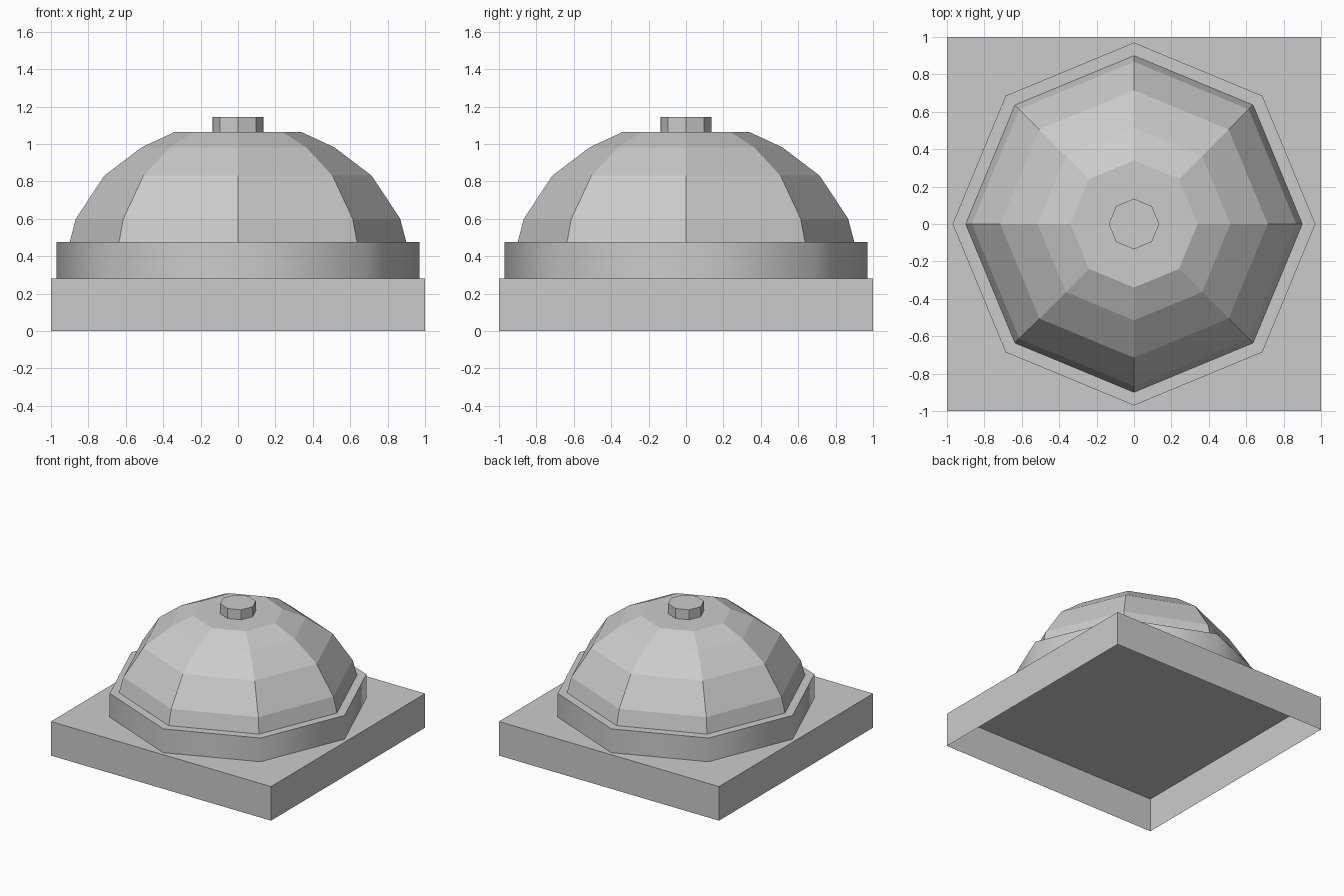
import bpy, bmesh
from math import cos, sin, tau, radians

cube = bpy.data.objects.get("Cube")
if cube:
    bpy.data.objects.remove(cube, do_unlink=True)

# Single stone grey
GREY = (0.6, 0.6, 0.6, 1)
grey = bpy.data.materials.new("stone_grey")
grey.use_nodes = True
grey.diffuse_color = GREY
grey.node_tree.nodes["Principled BSDF"].inputs["Base Color"].default_value = GREY


def lathe(name, profile, sides=8, turn=0.0, capped=True):
    """Shell open underneath, from (radius, height) rings, lowest first."""
    bm = bmesh.new()
    rings = [[bm.verts.new((r * cos(turn + tau * i / sides),
                            r * sin(turn + tau * i / sides), z))
              for i in range(sides)] for r, z in profile]
    for low, high in zip(rings, rings[1:]):
        for i in range(sides):
            j = (i + 1) % sides
            bm.faces.new((low[i], low[j], high[j], high[i]))
    if capped:
        bm.faces.new(rings[-1])
    mesh = bpy.data.meshes.new(name)
    bm.to_mesh(mesh)
    bm.free()
    mesh.materials.append(grey)
    obj = bpy.data.objects.new(name, mesh)
    bpy.context.collection.objects.link(obj)
    return obj


# Square plinth, hollow from below
lathe("base_block", [(2 ** 0.5, 0), (2 ** 0.5, 0.28)], 4, tau / 8)

# Octagonal drum with softly shaded sides
drum = lathe("drum_ring", [(0.97, 0.28), (0.97, 0.475)])
bpy.ops.object.select_all(action='DESELECT')
bpy.context.view_layer.objects.active = drum
drum.select_set(True)
bpy.ops.object.shade_smooth_by_angle(angle=radians(50))

# Faceted dome, closed by a separate flat crown
CROWN = (0.34, 1.063)
lathe("dome", [(0.9, 0.475), (0.867, 0.6), (0.715, 0.83),
               (0.515, 0.982), CROWN], capped=False)
lathe("dome_crown", [CROWN])

# Small cap on the crown
lathe("top_cap", [(0.135, 1.063), (0.135, 1.145)])
